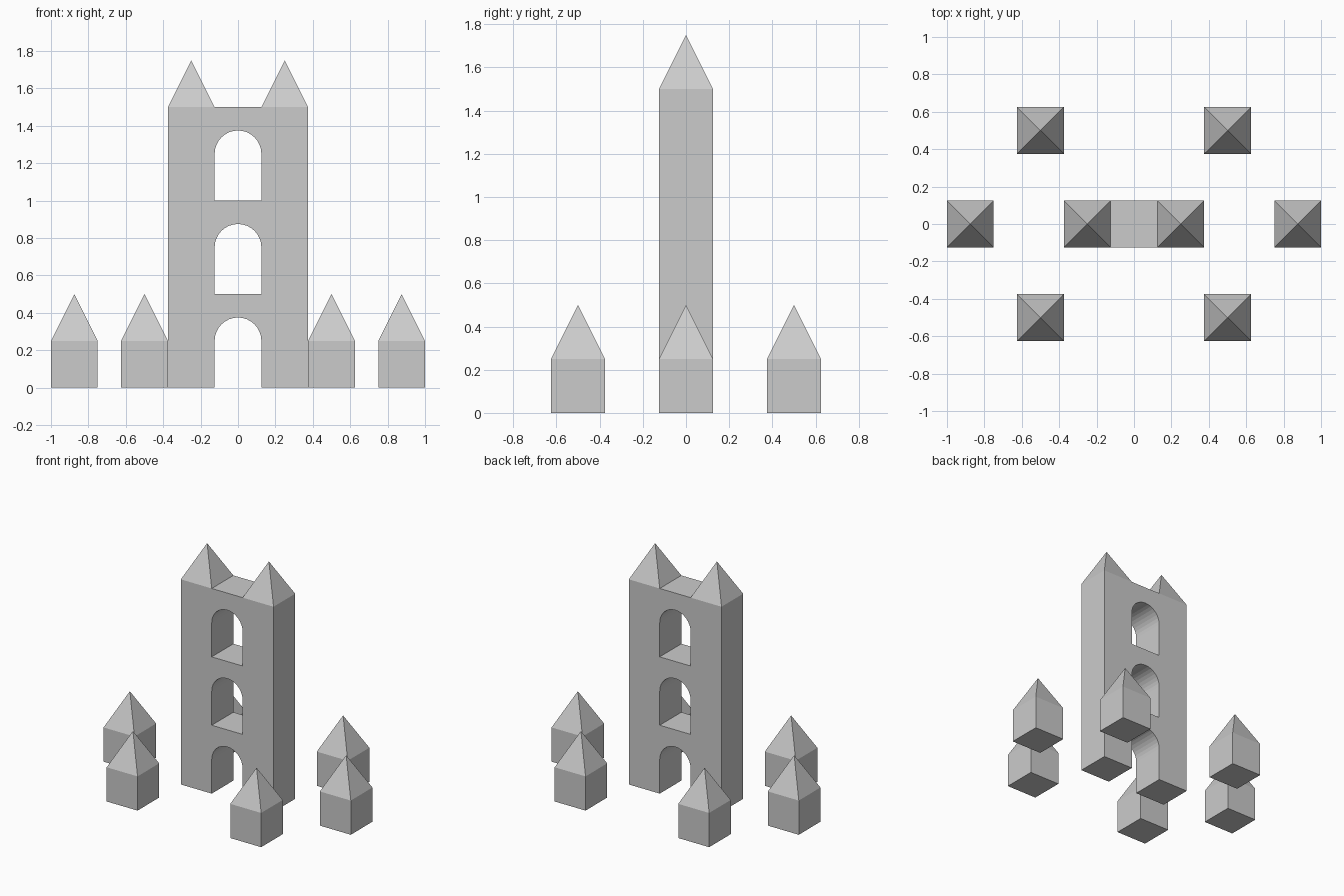
import bpy, bmesh, math

if "Cube" in bpy.data.objects:
    bpy.data.objects.remove(bpy.data.objects["Cube"])

U = 0.25      # building module: block width, depth, roof height
R = U / 2
ARC_STEPS = 16


def arch_top(z):
    """Half-circle points from right to left, springing at height z."""
    return [(R * math.cos(math.pi * i / ARC_STEPS), z + R * math.sin(math.pi * i / ARC_STEPS))
            for i in range(ARC_STEPS + 1)]


def link_mesh(name, bm, location):
    bmesh.ops.recalc_face_normals(bm, faces=bm.faces)
    mesh = bpy.data.meshes.new(name)
    bm.to_mesh(mesh)
    bm.free()
    obj = bpy.data.objects.new(name, mesh)
    obj.location = location
    bpy.context.collection.objects.link(obj)
    return obj


def pointed_block(name, x, y, z, body):
    """Square block with a pyramid roof; body = 0 makes the roof alone."""
    bm = bmesh.new()
    base = bm.faces.new([bm.verts.new((sx * R, sy * R, 0))
                         for sx, sy in ((-1, -1), (1, -1), (1, 1), (-1, 1))])
    ring = list(base.verts)
    if body:
        ext = bmesh.ops.extrude_face_region(bm, geom=[base], use_keep_orig=True)["geom"]
        top = next(g for g in ext if isinstance(g, bmesh.types.BMFace))
        ring = list(top.verts)
        bmesh.ops.translate(bm, verts=ring, vec=(0, 0, body))
        bmesh.ops.delete(bm, geom=[top], context='FACES_ONLY')
    else:
        bmesh.ops.delete(bm, geom=[base], context='FACES_ONLY')
    apex = bm.verts.new((0, 0, body + U))
    for a, b in zip(ring, ring[1:] + ring[:1]):
        bm.faces.new((a, b, apex))
    return link_mesh(name, bm, (x, y, z))


# Gate wall: outline with an arched doorway, plus two arched window holes
W, H = 1.5 * U, 6 * U
outline = [(-W, 0), (-W, H), (W, H), (W, 0), (R, 0)] + arch_top(U) + [(-R, 0)]
windows = [[(-R, z), (R, z)] + arch_top(z + U) for z in (2 * U, 4 * U)]

curve = bpy.data.curves.new("gate_wall", 'CURVE')
curve.dimensions = '2D'
curve.fill_mode = 'BOTH'
curve.extrude = R
for loop in [outline] + windows:
    spline = curve.splines.new('POLY')
    spline.points.add(len(loop) - 1)
    for p, (x, z) in zip(spline.points, loop):
        p.co = (x, z, 0, 1)
    spline.use_cyclic_u = True
    spline.use_smooth = False
wall = bpy.data.objects.new("gate_wall", curve)
wall.rotation_euler.x = math.pi / 2
bpy.context.collection.objects.link(wall)
bpy.context.view_layer.objects.active = wall
wall.select_set(True)
bpy.ops.object.convert(target='MESH')
wall = bpy.context.object
bm = bmesh.new()
bm.from_mesh(wall.data)
bmesh.ops.remove_doubles(bm, verts=bm.verts, dist=1e-5)
bmesh.ops.recalc_face_normals(bm, faces=bm.faces)
for f in bm.faces:
    f.smooth = False
bm.to_mesh(wall.data)
bm.free()

# Spires on the wall, and the ring of six small houses
for side, s in (("left", -1), ("right", 1)):
    pointed_block(f"{side}_spire", s * U, 0, H, 0)
    pointed_block(f"{side}_outer_house", s * 3.5 * U, 0, 0, U)
    for row, t in (("front", -1), ("back", 1)):
        pointed_block(f"{side}_{row}_house", s * 2 * U, t * 2 * U, 0, U)
